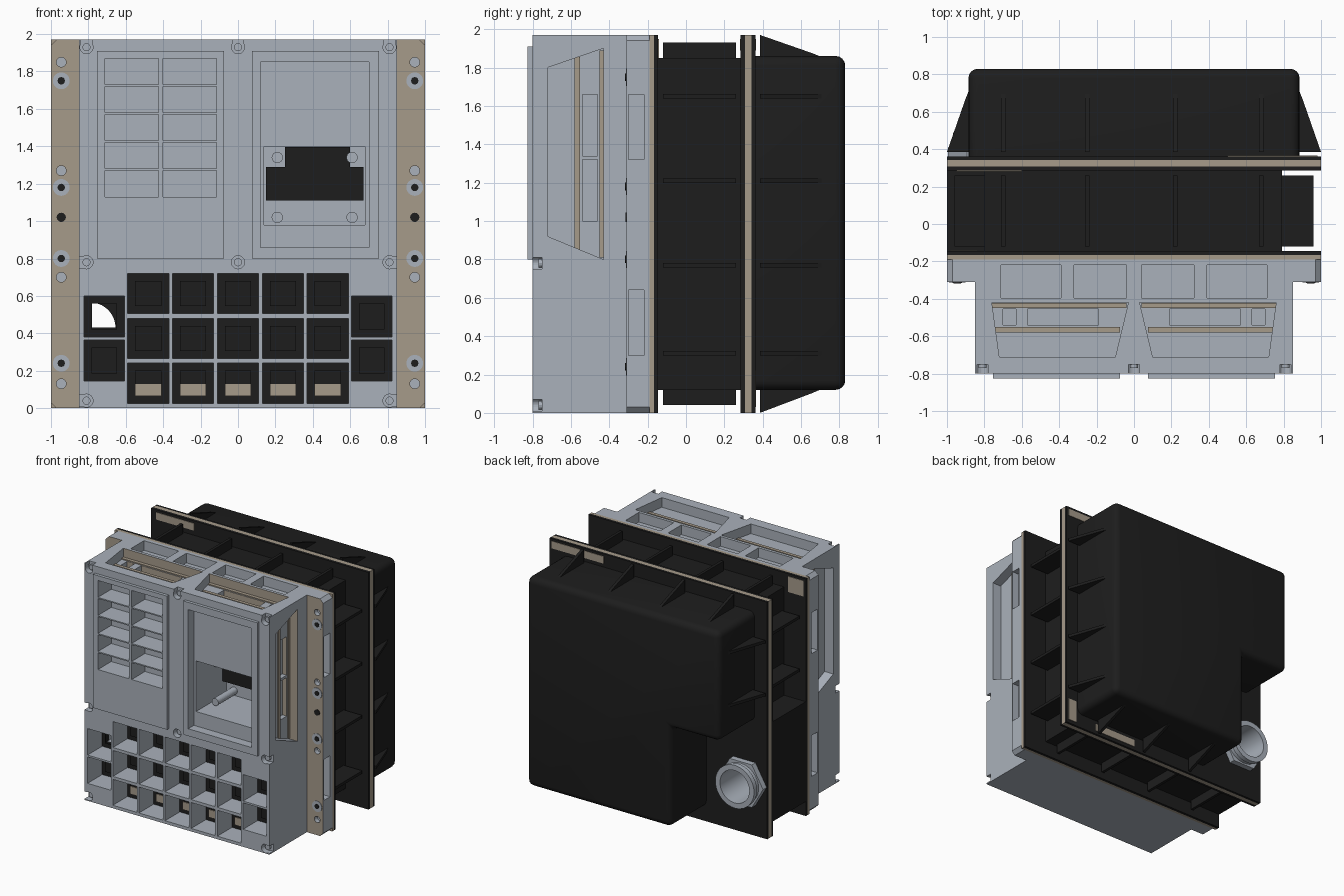
import bpy, bmesh, math

cube = bpy.data.objects.get("Cube")
if cube:
    bpy.data.objects.remove(cube, do_unlink=True)


def material(name, rgb):
    m = bpy.data.materials.new(name)
    m.use_nodes = True
    m.diffuse_color = (*rgb, 1)
    m.node_tree.nodes["Principled BSDF"].inputs["Base Color"].default_value = (*rgb, 1)
    return m


GREY = material("blue grey metal", (0.4, 0.44, 0.495))
TAN = material("tan metal", (0.38, 0.325, 0.255))
BLACK = material("black plastic", (0.0125, 0.0125, 0.0125))


def rect(a0, a1, b0, b1):
    return [(a0, b0), (a1, b0), (a1, b1), (a0, b1)]


def ring(a, b, r, n=24):
    return [(a + r * math.cos(math.tau * i / n), b + r * math.sin(math.tau * i / n)) for i in range(n)]


def swap(points):
    return [(b, a) for a, b in points]


def solid(name, prisms, mat):
    """One object from prisms: (axis, 2D outline, start, end)."""
    bm = bmesh.new()
    place = {"x": lambda p, t: (t, p[0], p[1]),
             "y": lambda p, t: (p[0], t, p[1]),
             "z": lambda p, t: (p[0], p[1], t)}
    for axis, outline, start, end in prisms:
        near, far = [[bm.verts.new(place[axis](p, t)) for p in outline] for t in (start, end)]
        bm.faces.new(near)
        bm.faces.new(far[::-1])
        for i in range(len(near)):
            j = (i + 1) % len(near)
            bm.faces.new((near[i], far[i], far[j], near[j]))
    bmesh.ops.recalc_face_normals(bm, faces=bm.faces)
    mesh = bpy.data.meshes.new(name)
    bm.to_mesh(mesh)
    bm.free()
    ob = bpy.data.objects.new(name, mesh)
    bpy.context.collection.objects.link(ob)
    mesh.materials.append(mat)
    return ob


def bake(ob):
    bpy.context.view_layer.update()
    mesh = bpy.data.meshes.new_from_object(ob.evaluated_get(bpy.context.evaluated_depsgraph_get()))
    ob.modifiers.clear()
    ob.data = mesh


def cut(ob, prisms):
    cutter = solid("cutter", prisms, ob.data.materials[0])
    cutter.hide_render = True
    mod = ob.modifiers.new("cut", "BOOLEAN")
    mod.operation, mod.solver, mod.object = "DIFFERENCE", "EXACT", cutter
    bake(ob)
    bpy.data.objects.remove(cutter, do_unlink=True)


def smooth(ob):
    bpy.ops.object.select_all(action="DESELECT")
    ob.select_set(True)
    bpy.context.view_layer.objects.active = ob
    bpy.ops.object.shade_smooth_by_angle(angle=math.radians(35))


TOP = 1.97
SIDES = (-1, 1)
PIPE = (-0.79, 0.43)

# Front openings: switch cells, grille cells, instrument recess
columns = (-.48, -.24, 0, .24, .48)
cells = [rect(x - .11, x + .11, z, z + .215) for x in columns for z in (.025, .265, .505)]
cells += [rect(s * .715 - .108, s * .715 + .108, z, z + .22) for s in SIDES for z in (.145, .38)]
grille = [("y", rect(x, x + .285, z, z + .14), -.9, -.65)
          for x in (-.71, -.4) for z in (1.13, 1.28, 1.43, 1.58, 1.73)]
recess = [("y", rect(.12, .7, .86, 1.85), -.9, -.75)]
through = [("y", rect(-.78, -.65, .43, .56), -.9, 0)]
posts = [(x, z) for x in (-.81, 0, .81) for z in (.78, 1.93)] + [(-.81, .04), (.81, .04)]

# Front housing with side flanges
body = solid("front_housing", [("z", [
    (-.85, -.8), (.85, -.8), (.85, -.31), (1, -.31), (1, -.19),
    (-1, -.19), (-1, -.31), (-.85, -.31)], 0, TOP)], GREY)
cut(body, [("y", c, -.9, -.6) for c in cells])
cut(body, grille)
cut(body, recess)
cut(body, [("y", rect(.14, .68, .98, 1.4), -.9, -.35)])
cut(body, [("y", ring(x, z, .035), -.9, -.75) for x, z in posts])
cut(body, [("y", rect(x - .03, x + .03, 1.93, 2.1), -.9, -.75) for x in (-.81, 0, .81)])
cut(body, [("y", rect(s * .81, s * .9, z - .03, z + .03), -.9, -.75) for s in SIDES for z in (.04, .78)])

# Hand recesses, pockets and chamfered flange corners
pockets, windows, corners = [], [], []
for s in SIDES:
    pockets.append(("x", [(-.43, .8), (-.43, 1.9), (-.72, 1.8), (-.72, .92)], s * .77, s * .95))
    pockets.append(("z", [(s * .03, -.42), (s * .76, -.42), (s * .72, -.71), (s * .1, -.71)], 1.89, 2.1))
    pockets += [("x", rect(-.3, -.22, z, z + .34), s * .94, s * 1.1) for z in (.3, 1.32)]
    pockets += [("z", rect(s * a, s * b, -.395, -.22), 1.89, 2.1) for a, b in ((.04, .32), (.39, .71))]
    pockets += [("y", ring(s * .945, z, .026), -.4, -.27) for z in (.13, .7, 1.27, 1.85)]
    windows += [("x", rect(-.54, -.46, z, z + .32), s * .73, s * .8) for z in (1, 1.34)]
    windows += [("z", rect(s * a, s * b, -.54, -.455), 1.84, 1.92) for a, b in ((.19, .57), (.63, .7))]
    corners += [("y", [(s * .97, z), (s * 1.1, z), (s * 1.1, z + d * .13)], -.9, .1)
                for z, d in ((TOP, -1), (0, 1))]
cut(body, pockets)
cut(body, windows)
cut(body, corners)
cut(body, through)

# Forward faces of the flanges and hand recesses are tan
body.data.materials.append(TAN)
for f in body.data.polygons:
    if f.normal.y < -.5 and -.5 < f.center.y < -.3 and (abs(f.center.x) > .7 or f.center.z > 1.5):
        f.material_index = 1

# Tan strips inside the hand recesses
strips = []
for s in SIDES:
    for y, trim in ((-.58, .045), (-.45, .01)):
        strips.append(("x", rect(y, y + .028, .8 + trim, 1.9 - trim), s * .765, s * .779))
        strips.append(("z", rect(s * (.03 + trim), s * (.765 - trim / 2), y, y + .028), 1.885, 1.899))
solid("recess_strips", strips, TAN)

# Raised front panels
left_panel = solid("grille_panel", [("y", rect(-.755, -.075, .8, 1.91), -.825, -.795)], GREY)
cut(left_panel, grille)
right_panel = solid("instrument_panel", [("y", rect(.075, .755, .8, 1.91), -.825, -.795)], GREY)
cut(right_panel, recess)

# Deep instrument insert with four bosses
solid("instrument_block", [("y", rect(.15, .67, 1.11, 1.29), -.42, -.34),
                           ("y", rect(.25, .6, 1.289, 1.395), -.42, -.34)], BLACK)
solid("instrument_bosses", [("y", ring(x, z, .03), -.6, -.34)
                            for x in (.21, .61) for z in (1.02, 1.34)], GREY)

# Black switch modules at the bottom of each cell
floors = solid("switch_floors", [("y", c, -.608, -.58) for c in cells], BLACK)
cut(floors, through)
caps = []
for (x0, z0), _, (x1, z1), _ in cells:
    caps.append(("y", rect(x0 + .04, x1 - .04, z0 + .04, z1 - .04), -.625, -.6))
switches = solid("switch_caps", caps, BLACK)
cut(switches, through)
solid("switch_labels", [("y", rect(x - .07, x + .07, .065, .13), -.631, -.622) for x in columns], TAN)

# Screws, nearly flush with the flanges
solid("post_screws", [("y", ring(x, z, .022, 12), -.77, -.74) for x, z in posts], GREY)
bolts = [(s * .945, z) for s in SIDES for z in (.24, .8, 1.18, 1.75)]
solid("flange_washers", [("y", ring(x, z, .045), -.314, -.3) for x, z in bolts], GREY)
solid("flange_sockets", [("y", ring(x, z, .02, 12), -.317, -.3) for x, z in bolts], BLACK)
solid("flange_studs", [("y", ring(s * .945, 1.02, .025, 12), -.315, -.3) for s in SIDES], BLACK)

# Layered mounting plates between the housings
for name, mat, y0, y1 in (("front_gasket", TAN, -.19, -.167), ("front_plate", BLACK, -.167, -.145),
                          ("middle_plate", BLACK, .285, .308), ("rear_gasket", TAN, .308, .342),
                          ("rear_plate", BLACK, .342, .362)):
    plate = solid(name, [("y", rect(-1, 1, 0, TOP), y0, y1)], mat)
    cut(plate, [("y", ring(*PIPE, .145), -.5, .6)])

# Bare metal patches on the plates
solid("plate_patches", [("y", rect(.9, .98, .03, .22), .36, .366),
                        ("y", rect(.3, .7, .03, .09), .36, .366),
                        ("y", rect(.5, .98, 1.89, 1.95), .36, .366),
                        ("y", rect(-.98, -.84, 1.82, 1.95), -.147, -.141),
                        ("y", rect(-.95, -.6, 1.89, 1.95), .281, .287)], TAN)

# Middle housing with a low side bulge for the pipe
middle = solid("middle_housing", [("y", [
    (-1, .12), (.79, .12), (.79, 1.85), (-.8, 1.85), (-.8, .95), (-1, .95)], -.15, .29)], BLACK)
cut(middle, [("y", ring(*PIPE, .145), -.5, .6)])

# Rear cover with a notched corner and rounded edges
cover = solid("rear_cover", [("y", [
    (-.44, .12), (.885, .12), (.885, 1.86), (-.885, 1.86), (-.885, .95), (-.44, .95)], .27, .83)], BLACK)
bevel = cover.modifiers.new("round", "BEVEL")
bevel.width, bevel.segments = .05, 4
bake(cover)
cut(cover, [("y", rect(-1.2, 1.2, -.1, 2.2), .1, .35)])
smooth(cover)

# Ribs on the middle housing and gussets on the rear cover
ribs, gussets = [], []


def rib(base, tip):
    return rect(-.12, .26, base, tip)


def gusset(base, tip):
    return [(.385, base), (.385, tip), (.66, base + (tip - base) * .2), (.72, base)]


T = .012
for x in (-.7, -.25, .22, .68):
    ribs += [("x", rib(1.84, 1.93), x - T, x + T), ("x", rib(.13, .04), x - T, x + T)]
    gussets.append(("x", gusset(1.85, TOP), x - T, x + T))
    if x > -.44:
        gussets.append(("x", gusset(.13, 0), x - T, x + T))
for z in (.31, .77, 1.21, 1.65):
    ribs.append(("z", swap(rib(.78, .96)), z - T, z + T))
    gussets.append(("z", swap(gusset(.88, 1)), z - T, z + T))
    if z > .95:
        ribs.append(("z", swap(rib(-.79, -.96)), z - T, z + T))
        gussets.append(("z", swap(gusset(-.88, -1)), z - T, z + T))
solid("middle_ribs", ribs, BLACK)
solid("cover_gussets", gussets, BLACK)

# Pipe fitting in the notch: sleeve, seal, hexagon nut and short collared tube
for name, mat, r, n, y0, y1 in (("pipe_sleeve", GREY, .15, 40, -.185, .361), ("pipe_seal", BLACK, .21, 40, -.2, -.187),
                                ("fitting_nut", GREY, .205, 6, .36, .41), ("fitting_tube", GREY, .165, 40, .41, .45),
                                ("fitting_collar", GREY, .178, 40, .45, .49)):
    part = solid(name, [("y", ring(*PIPE, r, n), y0, y1)], mat)
    cut(part, [("y", ring(*PIPE, .135, 40), -.3, .8)])
    smooth(part)
